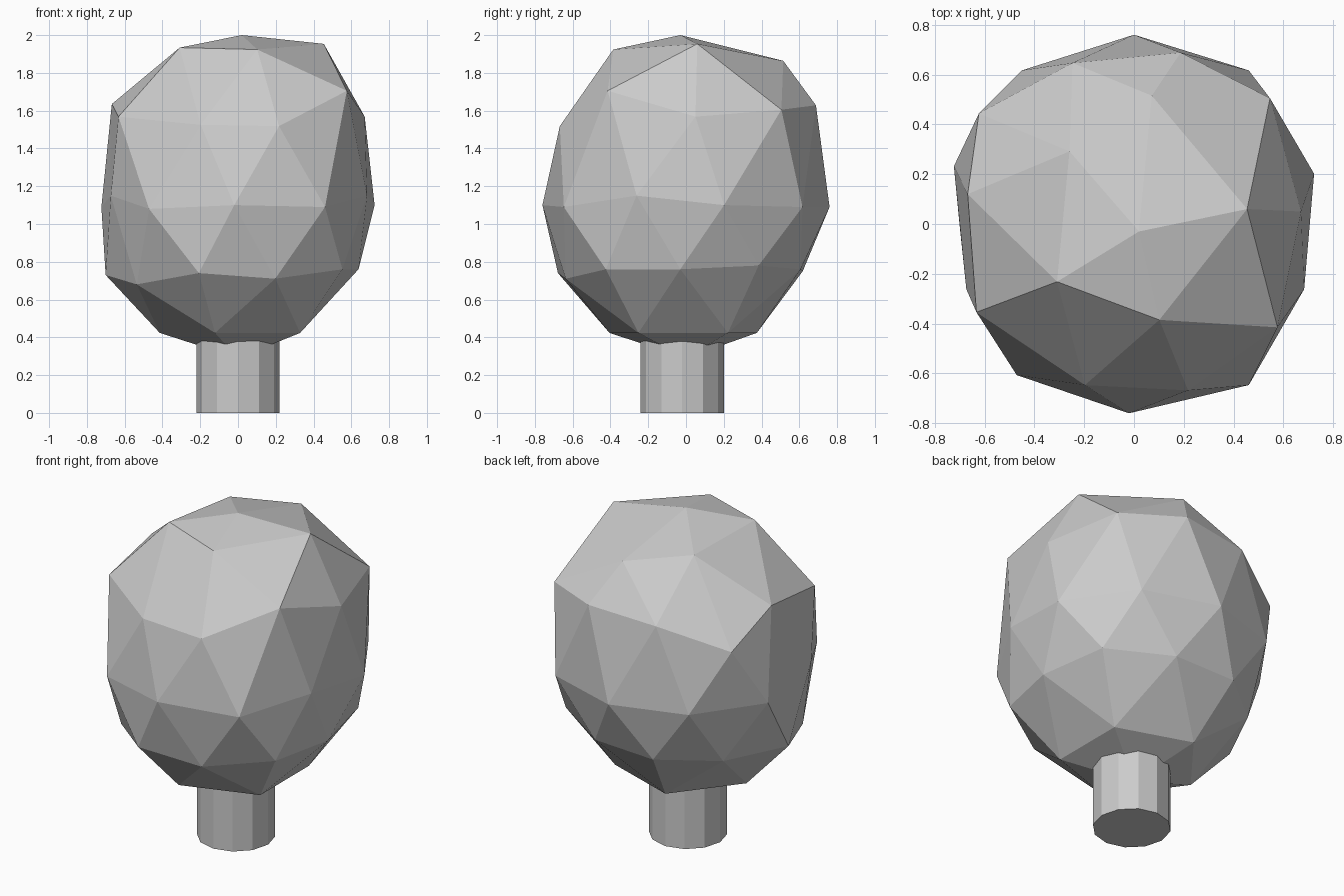
import bpy
import bmesh
import math
from mathutils import Vector

default_cube = bpy.data.objects.get("Cube")
if default_cube:
    bpy.data.objects.remove(default_cube, do_unlink=True)


def make_material(name, colour):
    material = bpy.data.materials.new(name)
    material.use_nodes = True
    material.diffuse_color = colour
    material.node_tree.nodes["Principled BSDF"].inputs["Base Color"].default_value = colour
    return material


def add_object(name, bm, material):
    bmesh.ops.recalc_face_normals(bm, faces=bm.faces)
    mesh = bpy.data.meshes.new(name)
    bm.to_mesh(mesh)
    bm.free()
    mesh.materials.append(material)
    part = bpy.data.objects.new(name, mesh)
    bpy.context.scene.collection.objects.link(part)
    return part


def degrees_around(vert):
    return math.degrees(math.atan2(vert.co.y, vert.co.x)) % 359.9


def rings_by_height(bm):
    """Group the sphere's vertices into level rings, top ring first, each by angle."""
    rings = {}
    for vert in bm.verts:
        rings.setdefault(round(vert.co.z, 1) + 0.0, []).append(vert)
    return [sorted(rings[height], key=degrees_around)
            for height in sorted(rings, reverse=True)]


grey = make_material("plain grey", (0.6, 0.6, 0.6, 1))

# Leafy crown: a faceted ball whose rings are nudged, in hundredths, into a lumpy shape
crown_nudges = {
    "tip": [(2, -3, -7)],
    "cap": [(6, 6, 3), (-5, 14, -6), (6, 6, -2), (1, 0, 1), (-2, -1, 0)],
    "shoulder": [(3, 13, 0), (-5, 4, -1), (-3, 12, 3), (0, -4, -8), (6, -4, 10)],
    "upper": [(0, 5, 4), (-2, 5, 10), (-8, 5, -7), (-9, 4, 4), (1, -3, -1)],
    "middle": [(1, -3, 1), (2, 1, 0), (0, 1, 0), (-1, 1, 0), (-1, 0, 0),
               (4, -3, 6), (-3, 0, -1), (-2, -1, 1), (2, -4, 0), (-3, -3, 6)],
    "lower": [(1, -1, 3), (0, -2, 0), (-3, 0, -2), (0, -4, -1), (1, -3, 1)],
    "haunch": [(0, -3, 7), (0, 0, 7), (0, 0, 4), (-2, 0, -1), (0, -3, 2)],
    "skirt": [(1, -1, -2), (0, 0, -2), (-2, 0, -2), (0, -3, -2), (1, -2, -2)],
    "base": [(0, 0, -4)],
}
crown_radius = 0.75
crown_rise = 0.98
crown_drop = 0.76
crown_bm = bmesh.new()
bmesh.ops.create_icosphere(crown_bm, subdivisions=2, radius=1)
for ring, nudges in zip(rings_by_height(crown_bm), crown_nudges.values()):
    for vert, nudge in zip(ring, nudges):
        vert.co.xy *= crown_radius
        vert.co.z *= crown_rise if vert.co.z > 0 else crown_drop
        vert.co += Vector(nudge) / 100
crown = add_object("crown", crown_bm, grey)
crown.location.z = 1.09

# Trunk: a straight twelve-sided post running up into the crown
trunk_bm = bmesh.new()
bmesh.ops.create_cone(trunk_bm, cap_ends=True, segments=12,
                      radius1=0.22, radius2=0.22, depth=0.5)
trunk = add_object("trunk", trunk_bm, grey)
trunk.location = (0, -0.02, 0.25)
